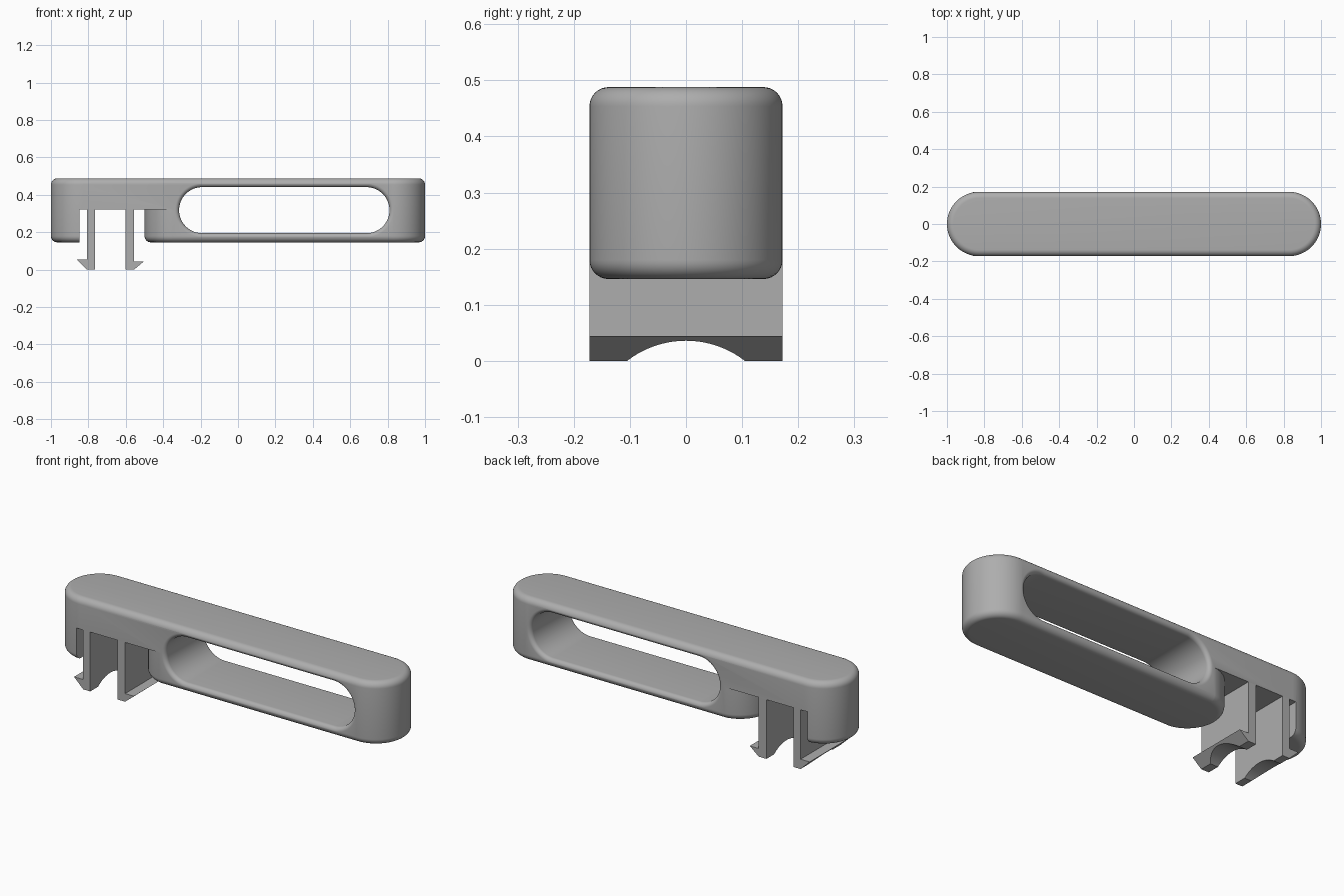
import bpy, bmesh
from math import sin, cos, pi, radians

cube = bpy.data.objects.get("Cube")
if cube:
    bpy.data.objects.remove(cube)

HALF_W = 0.172              # half depth and end radius of the body
BOTTOM, TOP = 0.146, 0.488
FILLET = 0.034
GAP_TOP = 0.321             # ceiling of the clip recess
FLARE = 0.022               # rounding of the window rim

grey = bpy.data.materials.new("light grey")
grey.use_nodes = True
GREY = (0.42, 0.42, 0.42, 1)
grey.diffuse_color = GREY
grey.node_tree.nodes["Principled BSDF"].inputs["Base Color"].default_value = GREY


def loft(name, rings):
    """Closed solid through rings with equal point counts."""
    bm = bmesh.new()
    loops = [[bm.verts.new(p) for p in ring] for ring in rings]
    n = len(loops[0])
    for a, b in zip(loops, loops[1:]):
        for i in range(n):
            j = (i + 1) % n
            bm.faces.new((a[i], a[j], b[j], b[i]))
    bm.faces.new(loops[0][::-1])
    bm.faces.new(loops[-1])
    bmesh.ops.recalc_face_normals(bm, faces=bm.faces)
    mesh = bpy.data.meshes.new(name)
    bm.to_mesh(mesh)
    bm.free()
    mesh.materials.append(grey)
    obj = bpy.data.objects.new(name, mesh)
    bpy.context.collection.objects.link(obj)
    return obj


def stadium(x0, x1, r, steps=32):
    """Outline with two straight sides and two half-round ends."""
    pts = []
    for cx, start in ((x1, -pi / 2), (x0, pi / 2)):
        for i in range(steps + 1):
            a = start + pi * i / steps
            pts.append((cx + r * cos(a), r * sin(a)))
    return pts


def quarter(r, steps=8):
    """Rounded edge as (distance from the end, inset) pairs."""
    return [(r * (1 - cos(t)), r * (1 - sin(t)))
            for t in (pi / 2 * i / steps for i in range(steps + 1))]


def cut(obj, cutter):
    mod = obj.modifiers.new("cut", "BOOLEAN")
    mod.operation, mod.solver, mod.object = "DIFFERENCE", "EXACT", cutter
    bpy.context.view_layer.objects.active = obj
    bpy.ops.object.modifier_apply(modifier=mod.name)
    bpy.data.objects.remove(cutter)


def smooth(obj):
    bpy.ops.object.select_all(action="DESELECT")
    obj.select_set(True)
    bpy.context.view_layer.objects.active = obj
    bpy.ops.object.shade_smooth_by_angle(angle=radians(30))


# Rounded bar
edge = quarter(FILLET)
levels = [(BOTTOM + d, s) for d, s in edge] + [(TOP - d, s) for d, s in edge[::-1]]
end = 1 - HALF_W
body = loft("body", [[(x, y, z) for x, y in stadium(-end, end, HALF_W - s)]
                     for z, s in levels])

# Long window with softened rims
rim = quarter(FLARE)
depths = ([(-0.2, FLARE)] + [(-HALF_W + d, s) for d, s in rim]
          + [(HALF_W - d, s) for d, s in rim[::-1]] + [(0.2, FLARE)])
WIN_R, WIN_Z = 0.123, 0.318
window = loft("window_cutter",
              [[(x, y, WIN_Z + z) for x, z in stadium(-0.315 + WIN_R, 0.81 - WIN_R, WIN_R + s)]
               for y, s in depths])
cut(body, window)


# Clip recess: flat on one side, wrapped round the half-round nose on the other
def recess_outline(inset):
    r, cx = HALF_W + 0.002 - inset, -0.326
    arc = [(cx - r * cos(a), r * sin(a))
           for a in (-pi / 2 + pi * i / 32 for i in range(33))]
    return [(-0.847, -0.3), (cx, -0.3)] + arc + [(cx, 0.3), (-0.847, 0.3)]


heights = [(0.1, FILLET)] + [(BOTTOM + d, s) for d, s in edge] + [(GAP_TOP, 0)]
recess = loft("recess_cutter", [[(x, y, z) for x, y in recess_outline(s)]
                                for z, s in heights])
cut(body, recess)
smooth(body)

# Snap legs: (inner x, outer x, hook tip x, hook height)
for name, inner, outer, tip, hook in (("right_snap_leg", -0.765, -0.807, -0.862, 0.053),
                                      ("left_snap_leg", -0.602, -0.556, -0.503, 0.044)):
    profile = [(inner, 0), (outer, 0), (tip, hook), (outer, hook),
               (outer, GAP_TOP), (inner, GAP_TOP)]
    leg = loft(name, [[(x, y, z) for x, z in profile] for y in (-HALF_W, HALF_W)])
    # Arched foot
    R, CZ = 0.171, -0.135
    circle = [(R * cos(2 * pi * i / 96), CZ + R * sin(2 * pi * i / 96)) for i in range(96)]
    cut(leg, loft("arch_cutter", [[(x, y, z) for y, z in circle] for x in (-0.95, -0.4)]))
    smooth(leg)
